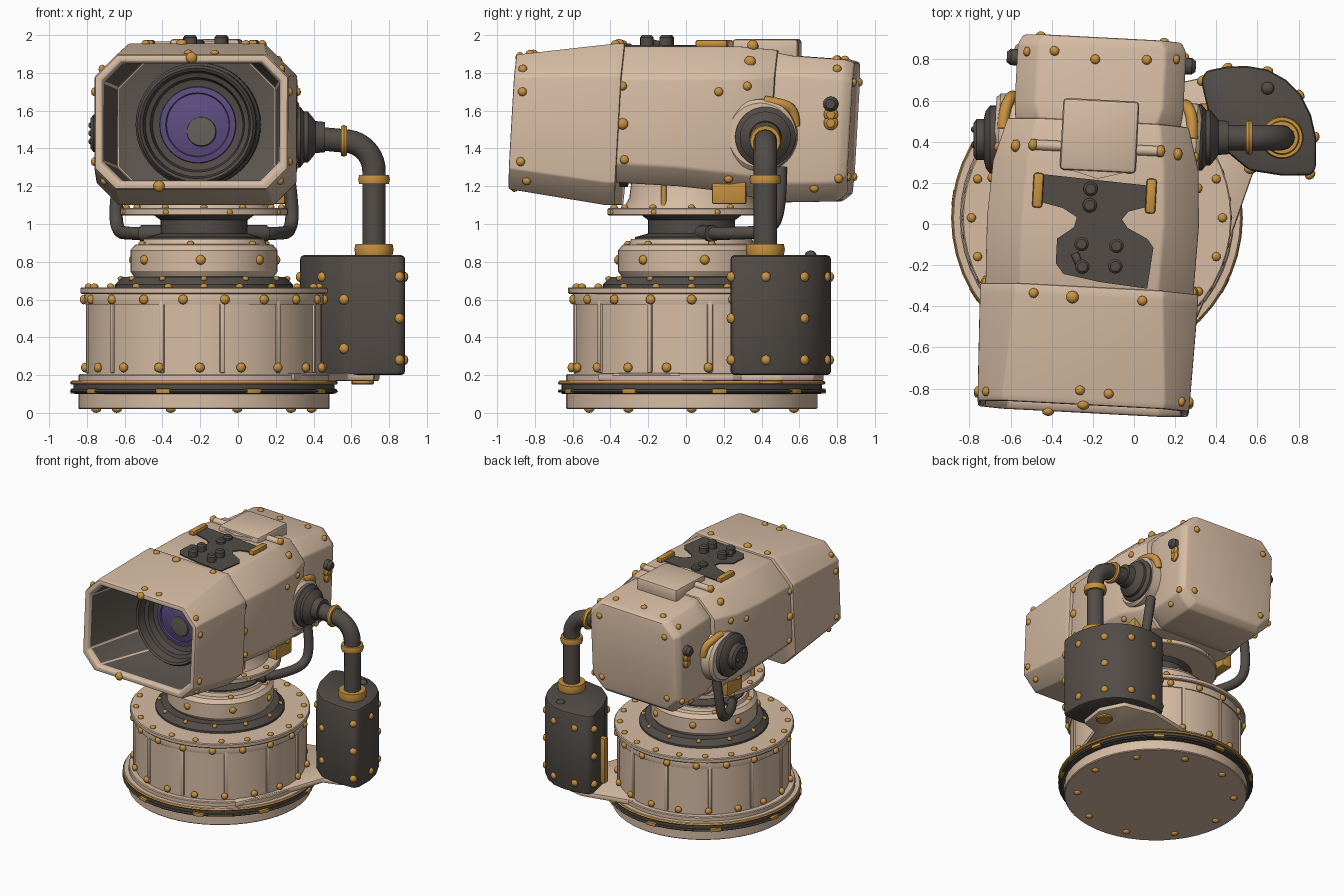
import bpy, bmesh
from math import sin, cos, pi, radians
from mathutils import Matrix, Vector
from mathutils.bvhtree import BVHTree

if "Cube" in bpy.data.objects:
    bpy.data.objects.remove(bpy.data.objects["Cube"])


def material(name, *rgb):
    m = bpy.data.materials.new(name)
    m.use_nodes = True
    m.diffuse_color = (*rgb, 1)
    bsdf = next(n for n in m.node_tree.nodes if n.type == 'BSDF_PRINCIPLED')
    bsdf.inputs["Base Color"].default_value = (*rgb, 1)
    return m


BEIGE = material("beige paint", 0.68, 0.505, 0.37)
DARK = material("dark metal", 0.085, 0.073, 0.064)
LINING = material("hood lining", 0.11, 0.095, 0.08)
GOLD = material("brass", 0.58, 0.29, 0.05)
PURPLE = material("purple glass", 0.11, 0.075, 0.22)
GREY = material("grey glass", 0.13, 0.12, 0.10)

# The head is turned slightly on its base
HEAD = Matrix.Translation((-0.2, 0, 0)) @ Matrix.Rotation(radians(-3), 4, 'Z')
CX, CY = -0.18, 0.03


def finish(bm, name, mats, bevel=0, frame=None):
    bmesh.ops.remove_doubles(bm, verts=bm.verts, dist=1e-5)
    bmesh.ops.recalc_face_normals(bm, faces=bm.faces)
    if bevel:
        edges = [e for e in bm.edges if e.is_manifold and e.calc_face_angle() > 0.4]
        bmesh.ops.bevel(bm, geom=edges, offset=bevel, segments=2, profile=0.5,
                        affect='EDGES', clamp_overlap=True)
    me = bpy.data.meshes.new(name)
    bm.to_mesh(me)
    bm.free()
    return place(me, name, mats, frame)


def place(me, name, mats, frame=None):
    for m in mats if isinstance(mats, list) else [mats]:
        me.materials.append(m)
    me.shade_smooth()
    me.set_sharp_from_angle(angle=radians(32))
    ob = bpy.data.objects.new(name, me)
    bpy.context.collection.objects.link(ob)
    if frame:
        ob.matrix_world = frame
    return ob


def bridge(bm, rings, indices=None, caps=False):
    for k, (a, b) in enumerate(zip(rings, rings[1:])):
        n = len(a)
        for i in range(n):
            j = (i + 1) % n
            f = bm.faces.new((a[i], a[j], b[j], b[i]))
            f.material_index = indices[k] if indices else 0
    if caps:
        bm.faces.new(rings[0])
        bm.faces.new(rings[-1]).material_index = indices[-1] if indices else 0


AXES = {'Z': Matrix(), 'X': Matrix.Rotation(pi / 2, 4, 'Y'),
        '-X': Matrix.Rotation(-pi / 2, 4, 'Y'), '-Y': Matrix.Rotation(pi / 2, 4, 'X')}


def lathe(name, profile, mat, loc=(CX, CY, 0), axis='Z', seg=48, frame=None):
    bm = bmesh.new()
    m = Matrix.Translation(loc) @ AXES[axis]
    rings = [[bm.verts.new(m @ Vector((r * cos(2 * pi * i / seg), r * sin(2 * pi * i / seg), h)))
              for i in range(seg)] for r, h in profile]
    bridge(bm, rings)
    bmesh.ops.dissolve_degenerate(bm, dist=1e-6, edges=bm.edges)
    return finish(bm, name, mat, frame=frame)


def disc(name, r, z0, z1, mat, b=0.006, **kw):
    return lathe(name, [(0, z0), (r - b, z0), (r, z0 + b), (r, z1 - b), (r - b, z1), (0, z1)], mat, **kw)


def ring(name, ri, ro, h, mat, loc, axis='Z', frame=None):
    return lathe(name, [(ri, -h), (ro, -h), (ro + .006, 0), (ro, h), (ri, h), (ri, -h)], mat, loc, axis, 48, frame)


def box(name, loc, size, mat, bevel=0.008, frame=None):
    bm = bmesh.new()
    bmesh.ops.create_cube(bm, size=1, matrix=Matrix.Translation(loc) @ Matrix.Diagonal((*size, 1)))
    return finish(bm, name, mat, bevel, frame)


def prism(name, outline, z0, z1, mat, bevel=0, frame=None):
    bm = bmesh.new()
    bridge(bm, [[bm.verts.new((x, y, z)) for x, y in outline] for z in (z0, z1)], caps=True)
    return finish(bm, name, mat, bevel, frame)


def tube(name, points, r, mat, kind='POLY', frame=None):
    cu = bpy.data.curves.new(name, 'CURVE')
    cu.dimensions, cu.bevel_depth, cu.bevel_resolution, cu.use_fill_caps = '3D', r, 4, True
    sp = cu.splines.new(kind)
    sp.points.add(len(points) - 1)
    for p, co in zip(sp.points, points):
        p.co = (*co, 1)
    sp.use_endpoint_u, sp.order_u = True, 3
    tmp = bpy.data.objects.new(name + " path", cu)
    bpy.context.collection.objects.link(tmp)
    bpy.context.view_layer.update()
    me = bpy.data.meshes.new_from_object(tmp.evaluated_get(bpy.context.evaluated_depsgraph_get()))
    bpy.data.objects.remove(tmp)
    me.materials.clear()
    return place(me, name, mat, frame)


def bolts(name, spots, r=0.024, mat=GOLD, frame=None):
    bm = bmesh.new()
    for pos, nor in spots:
        turn = Vector(nor).to_track_quat('Z', 'Y').to_matrix().to_4x4()
        bmesh.ops.create_icosphere(bm, subdivisions=2, radius=r,
                                   matrix=Matrix.Translation(pos) @ turn @ Matrix.Diagonal((1, 1, .8, 1)))
    return finish(bm, name, mat, frame=frame)


def circle_spots(n, r, z, up=0, phase=0.0):
    for i in range(n):
        a = 2 * pi * (i + phase) / n
        yield (CX + r * cos(a), CY + r * sin(a), z), ((0, 0, up) if up else (cos(a), sin(a), 0))


def base_turn(i, n):
    return Matrix.Translation((CX, CY, 0)) @ Matrix.Rotation(2 * pi * i / n, 4, 'Z')


# Base and drum
disc("base_foot", 0.665, 0.02, 0.105, BEIGE)
disc("base_seal", 0.69, 0.1, 0.155, DARK)
ring("base_groove_ring", 0.6, 0.703, 0.008, DARK, (CX, CY, 0.115))
ring("base_trim", 0.6, 0.703, 0.009, GOLD, (CX, CY, 0.159))
disc("base_lid", 0.70, 0.158, 0.172, BEIGE, 0.003)
disc("drum_skirt", 0.665, 0.155, 0.205, BEIGE)
disc("drum_wall", 0.622, 0.19, 0.64, BEIGE)
disc("drum_top_flange", 0.655, 0.63, 0.665, BEIGE)
ring("drum_upper_band", 0.6, 0.63, 0.03, BEIGE, (CX, CY, 0.605))
for i in range(12):
    box("drum_rib", (0.613, 0, 0.41), (0.04, 0.03, 0.4), BEIGE, 0.01, base_turn(i + .3, 12))
for i in range(9):
    box("seal_clip", (0.695, 0, 0.115), (0.03, 0.08, 0.026), GOLD, 0.006, base_turn(i + .3, 9))
bolts("drum_upper_bolts", circle_spots(18, 0.637, 0.6), 0.026)
bolts("drum_lower_bolts", circle_spots(18, 0.637, 0.24, phase=.4), 0.026)
bolts("flange_bolts", circle_spots(20, 0.61, 0.668, 1), 0.022)
bolts("foot_bolts", circle_spots(10, 0.57, 0.022, -1), 0.028)

# Turntable and neck
lathe("turntable_seat", [(0, .65), (.47, .65), (.47, .68), (.43, .72), (0, .73)], DARK)
lathe("turntable", [(0, .72), (.37, .72), (.39, .75), (.39, .86), (.365, .89), (.33, .895), (.32, .92), (0, .92)], BEIGE)
lathe("neck", [(0, .9), (.3, .9), (.3, .93), (.23, .95), (.23, 1.02), (.27, 1.05), (0, 1.05)], DARK)
disc("neck_plate", 0.445, 1.045, 1.085, BEIGE)
lathe("head_mount", [(0, 1.08), (.36, 1.08), (.33, 1.14), (.31, 1.3), (0, 1.3)], BEIGE)
bolts("turntable_bolts", circle_spots(7, 0.39, 0.81, phase=.2), 0.026)
bolts("turntable_rim_bolts", circle_spots(6, 0.345, 0.895, 1, .3), 0.02)
bolts("seat_bolts", circle_spots(12, 0.44, 0.71, 1), 0.018)
bolts("neck_plate_bolts", circle_spots(12, 0.41, 1.088, 1), 0.02)
bolts("neck_plate_edge_bolts", circle_spots(8, 0.44, 1.062, phase=.4), 0.017)

# Octagonal head shells
def section(y, hw, z0, z1, ct, cb):
    half = [(hw - cb, z0), (hw, z0 + cb), (hw, z1 - ct), (hw - ct, z1)]
    pts = half + [(-x, z) for x, z in reversed(half)]
    return [(x, y + 0.057 * (z - 1.53), z) for x, z in pts]


trees = []


def shell(name, sections, mats, indices=None, bevel=0.012):
    bm = bmesh.new()
    bridge(bm, [[bm.verts.new(p) for p in section(*s)] for s in sections], indices, True)
    trees.append(BVHTree.FromBMesh(bm))
    return finish(bm, name, mats, bevel, HEAD)


shell("lens_hood", [(-.33, .53, 1.10, 1.955, .17, .12), (-.38, .53, 1.10, 1.955, .17, .12),
                    (-.87, .515, 1.18, 1.90, .12, .11), (-.90, .51, 1.185, 1.895, .12, .11),
                    (-.90, .475, 1.22, 1.86, .10, .10), (-.87, .465, 1.23, 1.85, .10, .10),
                    (-.36, .42, 1.18, 1.87, .15, .12)],
      [BEIGE, LINING], [0, 0, 0, 0, 0, 1, 1], 0.008)
shell("head_body", [(-.34, .505, 1.22, 1.94, .17, .1), (.0, .515, 1.20, 1.94, .17, .1),
                    (.27, .50, 1.17, 1.94, .17, .1), (.48, .44, 1.12, 1.92, .14, .12)], BEIGE)
shell("rear_housing", [(.46, .40, 1.13, 1.91, .12, .12), (.56, .41, 1.115, 1.89, .10, .10),
                       (.84, .41, 1.12, 1.87, .10, .10), (.89, .385, 1.16, 1.855, .10, .10)], BEIGE)
box("roof_cap", (0.01, 0.43, 1.92), (0.37, 0.35, 0.12), BEIGE, 0.02, HEAD)
prism("roof_cap_nose", [(-.17, .27), (.01, .22), (.19, .27)], 1.9, 1.965, BEIGE, 0, HEAD)
tube("roof_rod", [(-.31, .37, 1.94), (.31, .37, 1.94)], 0.025, BEIGE, frame=HEAD)
bolts("roof_rod_ends", [((.31 * s, .37, 1.945), (s, 0, 0)) for s in (-1, 1)], 0.03, GOLD, HEAD)

# Roof control patch
prism("roof_dark_patch", [(-.27, .23), (.27, .2), (.27, .1), (.17, .07), (.14, .03), (.17, -.01), (.27, -.06),
                          (.3, -.1), (.28, -.3), (.05, -.28), (-.13, -.25), (-.17, -.2), (-.17, -.08),
                          (-.09, -.02), (-.08, .03), (-.15, .07), (-.29, .1)],
      1.94, 1.948, DARK, 0, HEAD)
for x, y in ((-.05, -.1), (.12, -.1), (-.04, -.21), (.12, -.2), (-.02, .09), (-.02, .17)):
    top = 2.0 if y < 0 else 1.975
    lathe("roof_knob", [(0, 1.93), (.035, 1.93), (.035, top - .012), (.024, top), (0, top)], DARK, (x, y, 0),
          seg=16, frame=HEAD)
tube("roof_cable", [(-.08, -.15, 1.95), (-.06, -.19, 1.96), (-.02, -.21, 1.96)], 0.02, DARK, frame=HEAD)

# Lens
LENS = dict(loc=(0.01, 0.09, 1.525), axis='-Y', frame=HEAD)
lathe("lens_barrel", [(0, .4), (.33, .4), (.33, .52), (.315, .54), (.315, .64), (.30, .66), (.285, .65), (.275, .59),
                      (.25, .58), (.24, .53), (.205, .52), (0, .52)], DARK, **LENS)
lathe("lens_glass", [(.205, .51), (.2, .535), (.17, .54), (.165, .53), (.14, .535), (.08, .55), (0, .555)], PURPLE, **LENS)
lathe("lens_reflection", [(0, .54), (.08, .54), (.075, .556), (0, .562)], GREY, (0.03, 0.09, 1.49), '-Y', frame=HEAD)

# Mirrored fittings of the head
for s in (-1, 1):
    ax = 'X' if s > 0 else '-X'
    lathe("pivot_boss", [(0, .3), (.2, .3), (.19, .48), (.17, .50), (0, .50)], BEIGE, (0, .42, 1.47), ax, frame=HEAD)
    box("roof_hinge", (.275 * s, .15, 1.955), (.05, .17, .04), GOLD, 0.014, HEAD)
    tube("side_lever", [(.46 * s, .44, 1.65), (.46 * s, .53, 1.64), (.43 * s, .6, 1.6), (.42 * s, .6, 1.52)],
         0.028, GOLD, 'NURBS', HEAD)
    box("yoke_bracket", (.4 * s, .25, 1.18), (.08, .18, .15), GOLD, 0.01, HEAD)
    tube("yoke_rod", [(.33 * s, -.1, 1.08), (.33 * s, -.1, 1.26)], 0.015, GOLD, frame=HEAD)
    tube("neck_hose", [(CX + x * s, y, z) for x, y, z in
         ((.44, .5, 1.3), (.47, .5, 1.1), (.46, .45, .96), (.4, .25, .95), (.3, .1, .95), (.1, .05, .95))],
         0.035, DARK, 'NURBS')
    tube("hose_fitting", [(CX + .2 * s, .08, .95), (CX + .33 * s, .14, .95)], 0.045, DARK)
    lathe("rear_knob", [(0, .38), (.04, .38), (.04, .44), (.025, .46), (0, .46)], DARK, (0, .79, 1.635), ax, 16, HEAD)
    for z in (1.535, 1.58):
        lathe("rear_catch", [(0, .38), (.038, .38), (.038, .42), (.022, .435), (0, .435)], GOLD, (0, .79, z), ax, 16, HEAD)

# Bolts snapped to the head shells
def snap(origin, direction):
    hits = [t.ray_cast(Vector(origin), Vector(direction)) for t in trees]
    hits = [h for h in hits if h[0]]
    if hits:
        best = min(hits, key=lambda h: h[3])
        yield best[0], -Vector(direction)


side = [(-.85, 1.33), (-.84, 1.7), (-.84, 1.82), (-.82, 1.23), (-.31, 1.73), (-.3, 1.34), (.2, 1.7), (.25, 1.24),
        (.82, 1.82), (.83, 1.24), (.7, 1.19), (.35, 1.73)]
roof = [(-.27, -.35), (.26, -.36), (-.02, -.81), (.12, -.82), (-.23, .83), (.22, .81), (-.03, .8)]
spots = [p for y, z in side for s in (-1, 1) for p in snap((2 * s, y, z), (-s, 0, 0))]
spots += [p for x, y in roof for p in snap((x, y, 3), (0, 0, -1))]
spots += [p for x in (-.3, .3) for z in (1.25, 1.75) for p in snap((x, 2, z), (0, -1, 0))]
bolts("head_bolts", spots, 0.024, frame=HEAD)
large = [p for y, z in ((-.31, 1.53), (.36, 1.86)) for s in (-1, 1) for p in snap((2 * s, y, z), (-s, 0, 0))]
large += [p for x, z in ((0, 1.88), (-.17, 1.2)) for p in snap((x, -2, z), (0, 1, 0))]
large += list(snap((-.08, -.36, 3), (0, 0, -1)))
bolts("head_large_bolts", large, 0.031, frame=HEAD)

# Pivots and elbow pipe
lathe("pipe_pivot", [(0, .2), (.16, .2), (.16, .33), (.135, .35), (.135, .37), (.1, .40), (.085, .41), (.08, .46),
                     (0, .46)], DARK, (0, .42, 1.46), 'X')
lathe("free_pivot", [(0, .6), (.165, .6), (.165, .70), (.14, .72), (.1, .73), (.1, .765), (.08, .78), (0, .78)],
      DARK, (0, .41, 1.48), '-X')
bolts("free_pivot_studs", [((-.78, .41 + .05 * cos(a), 1.48 + .05 * sin(a)), (-1, 0, 0)) for a in (0, 2.1, 4.2)],
      0.016, DARK)
arc = [(.56 + .16 * sin(a * pi / 20), .42, 1.28 + .16 * cos(a * pi / 20)) for a in range(11)]
tube("elbow_pipe", [(.4, .42, 1.455)] + arc + [(.72, .42, .82)], 0.062, DARK)
ring("pipe_collar_side", .05, .078, .016, GOLD, (.56, .42, 1.44), 'X')
ring("pipe_collar_upper", .05, .078, .024, GOLD, (.72, .42, 1.235))
ring("pipe_collar_lower", .05, .098, .03, GOLD, (.72, .42, .865))

# Side canister and its bracket
can = [(.37, .5), (.325, .7), (.35, .745), (.45, .765), (.55, .768), (.65, .75), (.74, .7), (.81, .63), (.86, .53),
       (.885, .42), (.885, .27), (.86, .235), (.72, .235), (.56, .26), (.44, .36)]
prism("canister", can, 0.2, 0.835, DARK, 0.03)
mid = Vector((.62, .5))
can_spots = []
for i in (1, 3, 5, 7, 9, 11, 13, 14):
    n = (Vector(can[i]) - mid).normalized()
    heights = {1: (.28, .5, .72), 7: (.28, .5, .72), 11: (.28, .5, .72), 13: (.34, .6), 14: (.72,)}
    for z in heights.get(i, (.28, .72)):
        can_spots.append(((can[i][0] - n.x * .006, can[i][1] - n.y * .006, z), (n.x, n.y, 0)))
bolts("canister_bolts", can_spots, 0.028)
bolts("canister_lid_bolt", [((.65, .66, .835), (0, 0, 1))], 0.032, DARK)
box("canister_strap", (.34, .56, .42), (.05, .05, .36), GOLD)
prism("canister_bracket", [(0, 0), (.3, -.47), (.45, -.12), (.58, .25), (.72, .29), (.75, .5), (.66, .68),
                           (.42, .73), (0, .64)], 0.168, 0.21, BEIGE, 0.012)
disc("bracket_foot", 0.06, 0.15, 0.18, GOLD, loc=(.66, .45, 0), seg=16)
